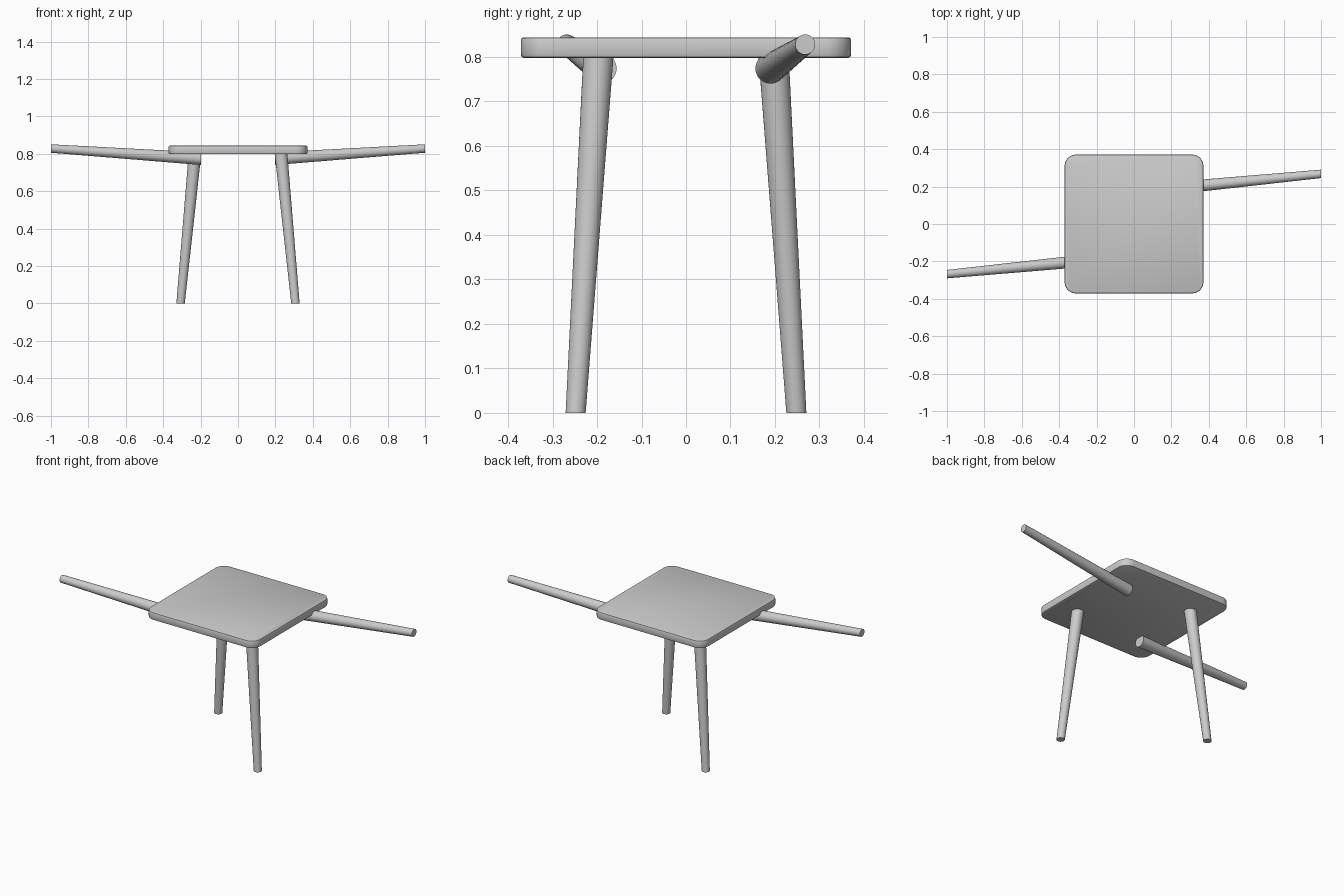
import bpy, bmesh, math
from mathutils import Vector

if "Cube" in bpy.data.objects:
    bpy.data.objects.remove(bpy.data.objects["Cube"])

R_FOOT, R_TOP, SIDES = 0.0225, 0.034, 32


def finish(name, bm):
    bmesh.ops.recalc_face_normals(bm, faces=bm.faces)
    mesh = bpy.data.meshes.new(name)
    bm.to_mesh(mesh)
    bm.free()
    ob = bpy.data.objects.new(name, mesh)
    bpy.context.collection.objects.link(ob)
    bpy.ops.object.select_all(action='DESELECT')
    bpy.context.view_layer.objects.active = ob
    ob.select_set(True)
    bpy.ops.object.shade_smooth_by_angle(angle=math.radians(35))
    return ob


def tapered_leg(name, foot, top, u, v):
    """Sheared cone: both end caps lie in the plane spanned by u and v."""
    bm = bmesh.new()
    rings = []
    for centre, r in ((foot, R_FOOT), (top, R_TOP)):
        ring = []
        for i in range(SIDES):
            a = math.tau * i / SIDES
            ring.append(bm.verts.new(Vector(centre) + r * (math.cos(a) * Vector(u) + math.sin(a) * Vector(v))))
        rings.append(ring)
        bm.faces.new(ring)
    for i in range(SIDES):
        j = (i + 1) % SIDES
        bm.faces.new((rings[0][i], rings[0][j], rings[1][j], rings[1][i]))
    return finish(name, bm)


# Table top: rounded square with a small softened rim
half, corner, rim = 0.371, 0.06, 0.006
bm = bmesh.new()
rings = []
for z, inset in ((0.798, rim), (0.800, rim * 0.3), (0.804, 0),
                 (0.838, 0), (0.842, rim * 0.3), (0.844, rim)):
    ring = []
    for q, (sx, sy) in enumerate(((1, 1), (-1, 1), (-1, -1), (1, -1))):
        for k in range(9):
            a = math.pi / 2 * (q + k / 8)
            ring.append(bm.verts.new((sx * (half - corner) + (corner - inset) * math.cos(a),
                                      sy * (half - corner) + (corner - inset) * math.sin(a), z)))
    rings.append(ring)
for lo, hi in zip(rings, rings[1:]):
    for i in range(len(lo)):
        j = (i + 1) % len(lo)
        bm.faces.new((lo[i], lo[j], hi[j], hi[i]))
bm.faces.new(rings[0])
bm.faces.new(rings[-1])
finish("table_top", bm)

# Legs repeat with a half turn around z
for s, side in ((1, "right"), (-1, "left")):
    # Standing splayed leg
    tapered_leg(side + "_standing_leg", (s * 0.307, s * -0.248, 0),
                (s * 0.23, s * -0.197, 0.80), (1, 0, 0), (0, 1, 0))
    # Leg swung out sideways
    tapered_leg(side + "_swung_out_leg", (s * 1.0, s * 0.268, 0.828),
                (s * 0.198, s * 0.19, 0.774), (0, 1, 0), (0, 0, 1))
